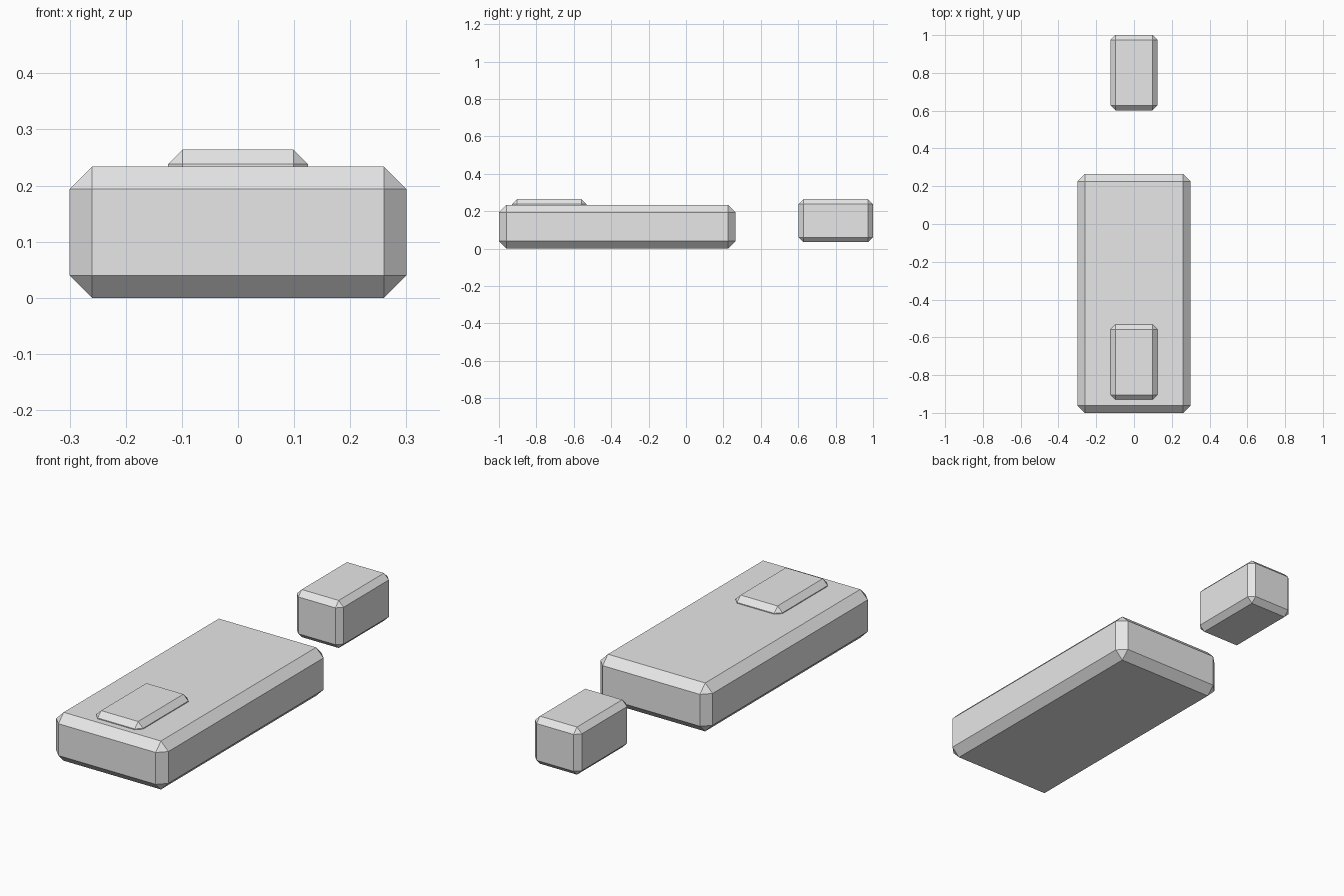
import bpy
import bmesh

if "Cube" in bpy.data.objects:
    bpy.data.objects.remove(bpy.data.objects["Cube"])

grey = bpy.data.materials.new("light_grey")
grey.diffuse_color = (0.8, 0.8, 0.8, 1.0)
grey.use_nodes = True
grey.node_tree.nodes["Principled BSDF"].inputs["Base Color"].default_value = grey.diffuse_color


def chamfered_box(name, lo, hi, chamfer):
    """Box between two corners with every edge cut by one flat chamfer."""
    bm = bmesh.new()
    bmesh.ops.create_cube(bm, size=1.0)
    for v in bm.verts:
        for i in range(3):
            v.co[i] = hi[i] if v.co[i] > 0 else lo[i]
    bmesh.ops.bevel(bm, geom=bm.edges[:], offset=chamfer, segments=1,
                    affect='EDGES', clamp_overlap=True)
    bmesh.ops.recalc_face_normals(bm, faces=bm.faces[:])
    mesh = bpy.data.meshes.new(name)
    bm.to_mesh(mesh)
    bm.free()
    mesh.materials.append(grey)
    obj = bpy.data.objects.new(name, mesh)
    bpy.context.collection.objects.link(obj)
    return obj


# Main slab
chamfered_box("main_body", (-0.3, -1.0, 0.0), (0.3, 0.265, 0.234), 0.04)

# Two equal small blocks: one sunk into the slab, one standing off behind it
for name, y in (("sunken_block", -0.93), ("rear_block", 0.602)):
    chamfered_box(name, (-0.125, y, 0.034), (0.125, y + 0.398, 0.264), 0.026)
